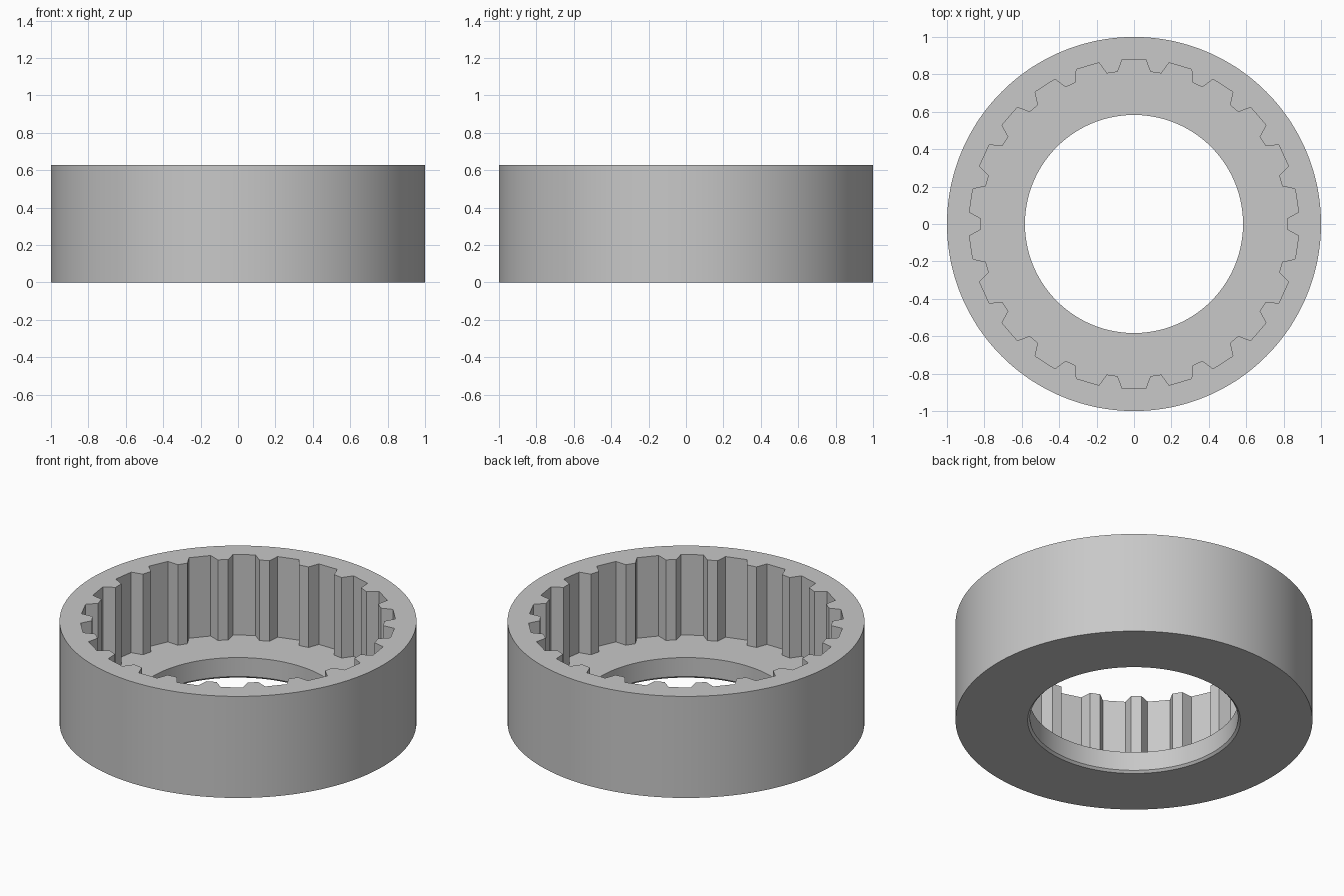
import bpy
import bmesh
from math import cos, sin, pi, radians

cube = bpy.data.objects.get("Cube")
if cube:
    bpy.data.objects.remove(cube, do_unlink=True)

# Main dimensions
TEETH = 22
STEPS = 8                      # points per tooth pitch
COUNT = TEETH * STEPS
PITCH = 2 * pi / COUNT
HEIGHT, FLOOR = 0.628, 0.13
OUTER, BORE, CHAMFER = 1.0, 0.583, 0.013
GROOVE, TIP = 0.882, 0.818     # corner radii of the splines


def circle(radius):
    return lambda i: radius


def spline(i):
    """Radius of the toothed outline: flat grooves and flat tooth tips."""
    k = (i + 2) % STEPS - 2
    if k <= 2:
        return GROOVE * cos(2 * PITCH) / cos(k * PITCH)
    return TIP * cos(PITCH) / cos((k - 4) * PITCH)


# Cross-section, walked once round: each ring is an outline and a height
section = [
    (circle(BORE + CHAMFER), 0),
    (circle(OUTER), 0),
    (circle(OUTER), HEIGHT),
    (spline, HEIGHT),
    (spline, FLOOR),
    (circle(BORE), FLOOR),
    (circle(BORE), CHAMFER),
]

# Loft the rings into one closed body
bm = bmesh.new()
rings = []
for outline, z in section:
    ring = []
    for i in range(COUNT):
        a, r = pi / 2 + i * PITCH, outline(i)
        ring.append(bm.verts.new((r * cos(a), r * sin(a), z)))
    rings.append(ring)
for lower, upper in zip(rings, rings[1:] + rings[:1]):
    for i in range(COUNT):
        j = (i + 1) % COUNT
        bm.faces.new((lower[i], lower[j], upper[j], upper[i]))
bmesh.ops.recalc_face_normals(bm, faces=bm.faces)
mesh = bpy.data.meshes.new("splined_ring")
bm.to_mesh(mesh)
bm.free()

# Plain grey material
grey = bpy.data.materials.new("grey")
grey.use_nodes = True
colour = (0.58, 0.58, 0.58, 1)
grey.diffuse_color = colour
grey.node_tree.nodes["Principled BSDF"].inputs["Base Color"].default_value = colour
mesh.materials.append(grey)

# Object with smooth walls and crisp edges
ring_body = bpy.data.objects.new("splined_ring", mesh)
bpy.context.collection.objects.link(ring_body)
bpy.ops.object.select_all(action="DESELECT")
ring_body.select_set(True)
bpy.context.view_layer.objects.active = ring_body
bpy.ops.object.shade_smooth_by_angle(angle=radians(25))
